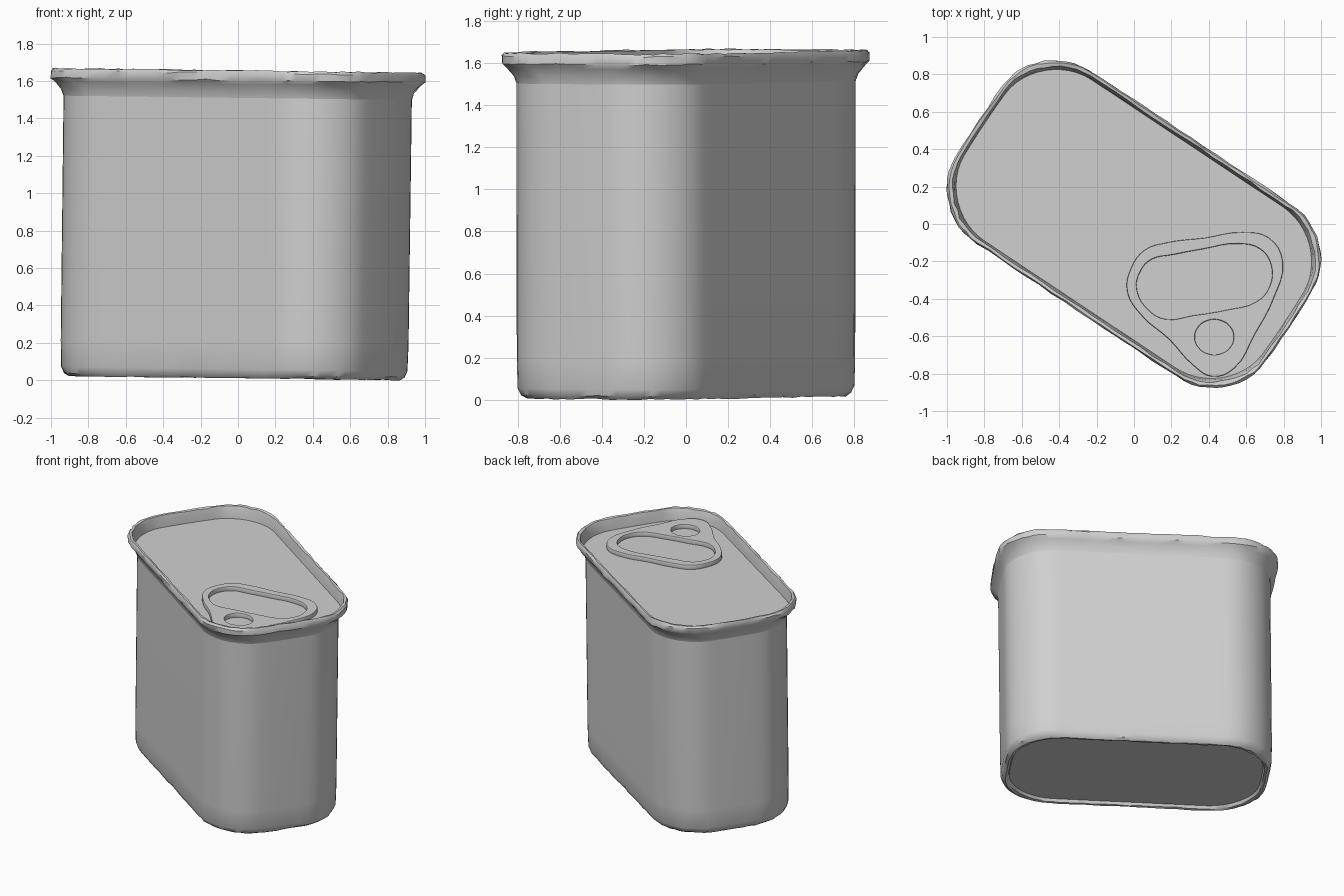
import bpy, bmesh, math, random
from mathutils import Matrix, Vector

random.seed(4)
cube = bpy.data.objects.get("Cube")
if cube:
    bpy.data.objects.remove(cube, do_unlink=True)

metal = bpy.data.materials.new("grey_metal")
metal.use_nodes = True
GREY = (0.63, 0.63, 0.63, 1)
metal.diffuse_color = GREY
metal.node_tree.nodes["Principled BSDF"].inputs["Base Color"].default_value = GREY

HALF_LONG, HALF_SHORT, RADIUS, BOW = 0.972, 0.555, 0.32, 0.028
LID_Z = 1.565
# The tin leans very slightly
TILT = Matrix.Translation((-0.0205, 0, 0)) @ Matrix.Rotation(0.0125, 4, 'Y')
YAW = Matrix.Rotation(math.radians(-33.6), 4, 'Z')


def outline(inset):
    """Rounded rectangle with bowed short ends, inset from the rim."""
    a, b = HALF_LONG - inset, HALF_SHORT - inset
    cx, cy = a - RADIUS, b - RADIUS
    centres = [(cx, cy), (-cx, cy), (-cx, -cy), (cx, -cy)]
    pts = []
    for i, (x, y) in enumerate(centres):
        for k in range(13):
            t = math.pi / 2 * (i + k / 12)
            pts.append(Vector((x + RADIUS * math.cos(t), y + RADIUS * math.sin(t))))
        nx, ny = centres[(i + 1) % 4]
        t = math.pi / 2 * (i + 1)
        end = Vector((nx + RADIUS * math.cos(t), ny + RADIUS * math.sin(t)))
        start = pts[-1].copy()
        steps = 16 if i % 2 == 0 else 6
        pts += [start.lerp(end, k / steps) for k in range(1, steps)]
    for p in pts:
        p.x += BOW * (1 - (p.y / b) ** 2) * (p.x / a) ** 3
    return pts


def finish(obj, angle):
    obj.data.materials.clear()
    obj.data.materials.append(metal)
    bpy.ops.object.select_all(action='DESELECT')
    obj.select_set(True)
    bpy.context.view_layer.objects.active = obj
    bpy.ops.object.shade_smooth_by_angle(angle=math.radians(angle))


def shell(name, profile, cap_start, cap_end):
    """Sweep a profile of (inset, height, roughness) around the outline."""
    bm = bmesh.new()
    loops = []
    for inset, z, rough in profile:
        loops.append([bm.verts.new((p.x + random.uniform(-rough, rough),
                                    p.y + random.uniform(-rough, rough),
                                    z + random.uniform(-rough, rough)))
                      for p in outline(inset)])
    for lo, hi in zip(loops, loops[1:]):
        n = len(lo)
        for i in range(n):
            j = (i + 1) % n
            bm.faces.new((lo[i], lo[j], hi[j], hi[i]))
    if cap_start:
        bm.faces.new(loops[0][::-1])
    if cap_end:
        bm.faces.new(loops[-1])
    bm.transform(TILT @ YAW)
    me = bpy.data.meshes.new(name)
    bm.to_mesh(me)
    bm.free()
    obj = bpy.data.objects.new(name, me)
    bpy.context.collection.objects.link(obj)
    finish(obj, 35)


# Walls with a shallow recessed base
shell("tin_body", [
    (0.112, 0.035, 0), (0.102, 0.015, 0.003), (0.086, 0.012, 0.003),
    (0.067, 0.028, 0.003), (0.056, 0.06, 0), (0.053, 0.2, 0),
    (0.052, 1.51, 0)], True, False)

# Flared seam, rolled rim and sunken lid
shell("rim_and_lid", [
    (0.052, 1.51, 0), (0.043, 1.545, 0.002), (0.018, 1.585, 0.003),
    (0.003, 1.605, 0.004), (0.002, 1.642, 0.004), (0.010, 1.656, 0.004),
    (0.024, 1.652, 0.004), (0.032, 1.62, 0.002), (0.038, LID_Z, 0)],
    False, True)

# Pull tab: teardrop plate with a finger hole and a round rivet hole
OUTER = [(-0.03, -0.36), (-0.01, -0.24), (0.06, -0.145), (0.18, -0.105),
         (0.38, -0.08), (0.58, -0.05), (0.72, -0.08), (0.79, -0.20),
         (0.74, -0.40), (0.64, -0.59), (0.53, -0.77), (0.42, -0.81),
         (0.32, -0.75), (0.19, -0.61), (0.05, -0.49)]
FINGER_HOLE = [(0.01, -0.35), (0.03, -0.25), (0.09, -0.185), (0.20, -0.16),
               (0.36, -0.13), (0.56, -0.10), (0.68, -0.13), (0.74, -0.22),
               (0.73, -0.34), (0.66, -0.42), (0.50, -0.465), (0.32, -0.495),
               (0.17, -0.515), (0.08, -0.47)]
RIVET_HOLE = [(0.43 + 0.11 * math.cos(a), -0.605 + 0.10 * math.sin(a))
              for a in (math.tau * i / 10 for i in range(10))]

curve = bpy.data.curves.new("pull_tab", 'CURVE')
curve.dimensions = '2D'
curve.fill_mode = 'BOTH'
curve.extrude = 0.014
curve.bevel_depth = 0.006
curve.bevel_resolution = 1
curve.resolution_u = 4
for pts in (OUTER, FINGER_HOLE, RIVET_HOLE):
    sp = curve.splines.new('BEZIER')
    sp.bezier_points.add(len(pts) - 1)
    sp.use_cyclic_u = True
    for bp, (x, y) in zip(sp.bezier_points, pts):
        bp.co = (x, y, 0)
        bp.handle_left_type = bp.handle_right_type = 'AUTO'
tab = bpy.data.objects.new("pull_tab", curve)
bpy.context.collection.objects.link(tab)
bpy.ops.object.select_all(action='DESELECT')
tab.select_set(True)
bpy.context.view_layer.objects.active = tab
bpy.ops.object.convert(target='MESH')
tab = bpy.context.view_layer.objects.active
tab.data.transform(TILT @ Matrix.Translation((0, 0, LID_Z + 0.014)))
finish(tab, 35)
